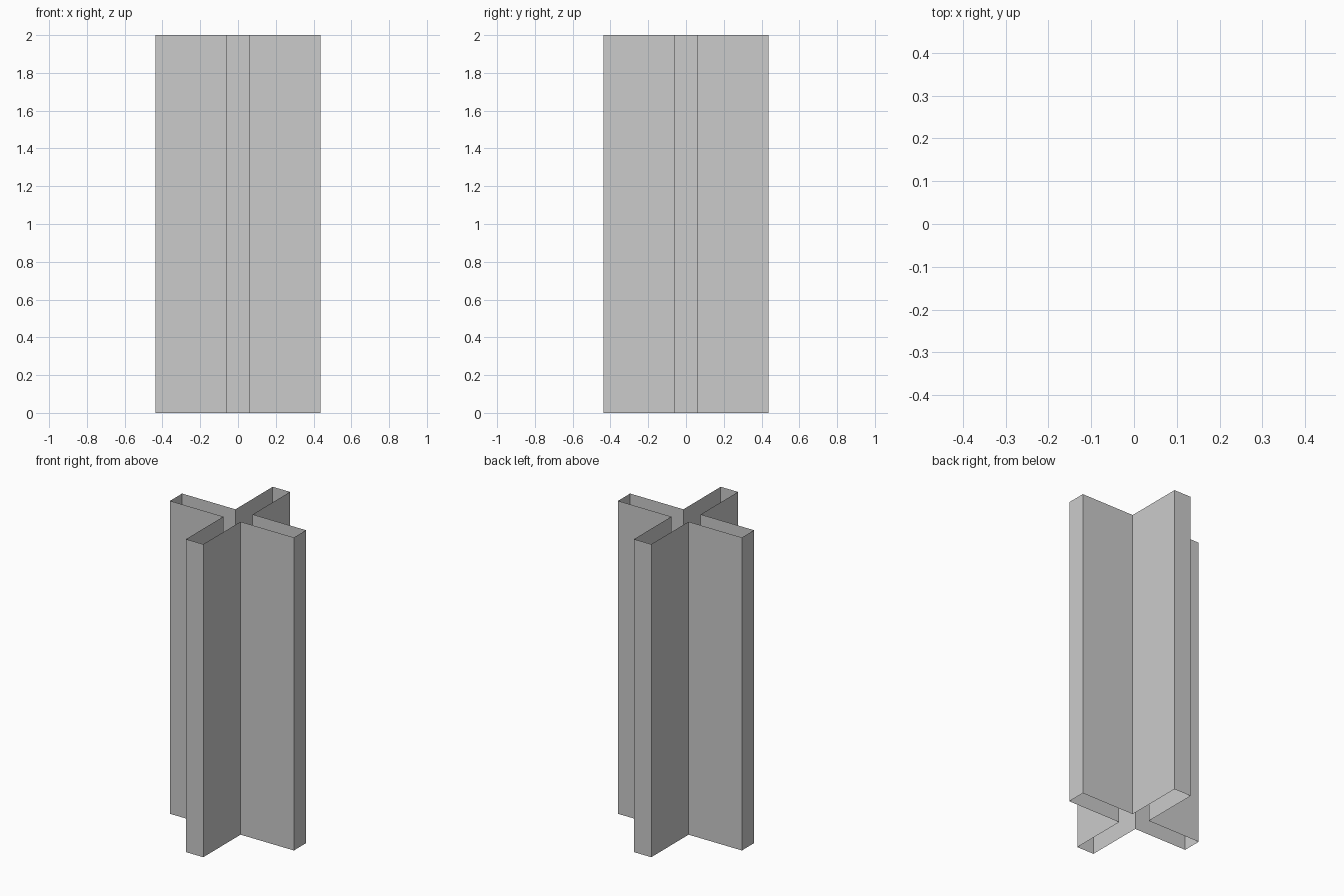
import bpy, bmesh
from mathutils import Matrix
from math import radians

if "Cube" in bpy.data.objects:
    bpy.data.objects.remove(bpy.data.objects["Cube"])

HALF_SPAN, HALF_WIDTH, HEIGHT = 0.438, 0.061, 2.0

# Cross outline: one arm's three corners, repeated by quarter turns
arm = [(HALF_SPAN, -HALF_WIDTH, 0), (HALF_SPAN, HALF_WIDTH, 0), (HALF_WIDTH, HALF_WIDTH, 0)]
bm = bmesh.new()
ring = []
for k in range(4):
    turn = Matrix.Rotation(radians(90 * k), 3, 'Z')
    for p in arm:
        v = bm.verts.new(p)
        v.co = turn @ v.co
        ring.append(v)
edges = [bm.edges.new((a, b)) for a, b in zip(ring, ring[1:] + ring[:1])]

# Extrude into thin walls, open at top and bottom
res = bmesh.ops.extrude_edge_only(bm, edges=edges)
top = [g for g in res['geom'] if isinstance(g, bmesh.types.BMVert)]
bmesh.ops.translate(bm, verts=top, vec=(0, 0, HEIGHT))

# Make the walls face outward
bm.normal_update()
end_wall = max(bm.faces, key=lambda f: f.calc_center_median().x)
if end_wall.normal.x < 0:
    bmesh.ops.reverse_faces(bm, faces=bm.faces[:])

mesh = bpy.data.meshes.new("cross_column")
bm.to_mesh(mesh)
bm.free()
bpy.context.collection.objects.link(bpy.data.objects.new("cross_column", mesh))
